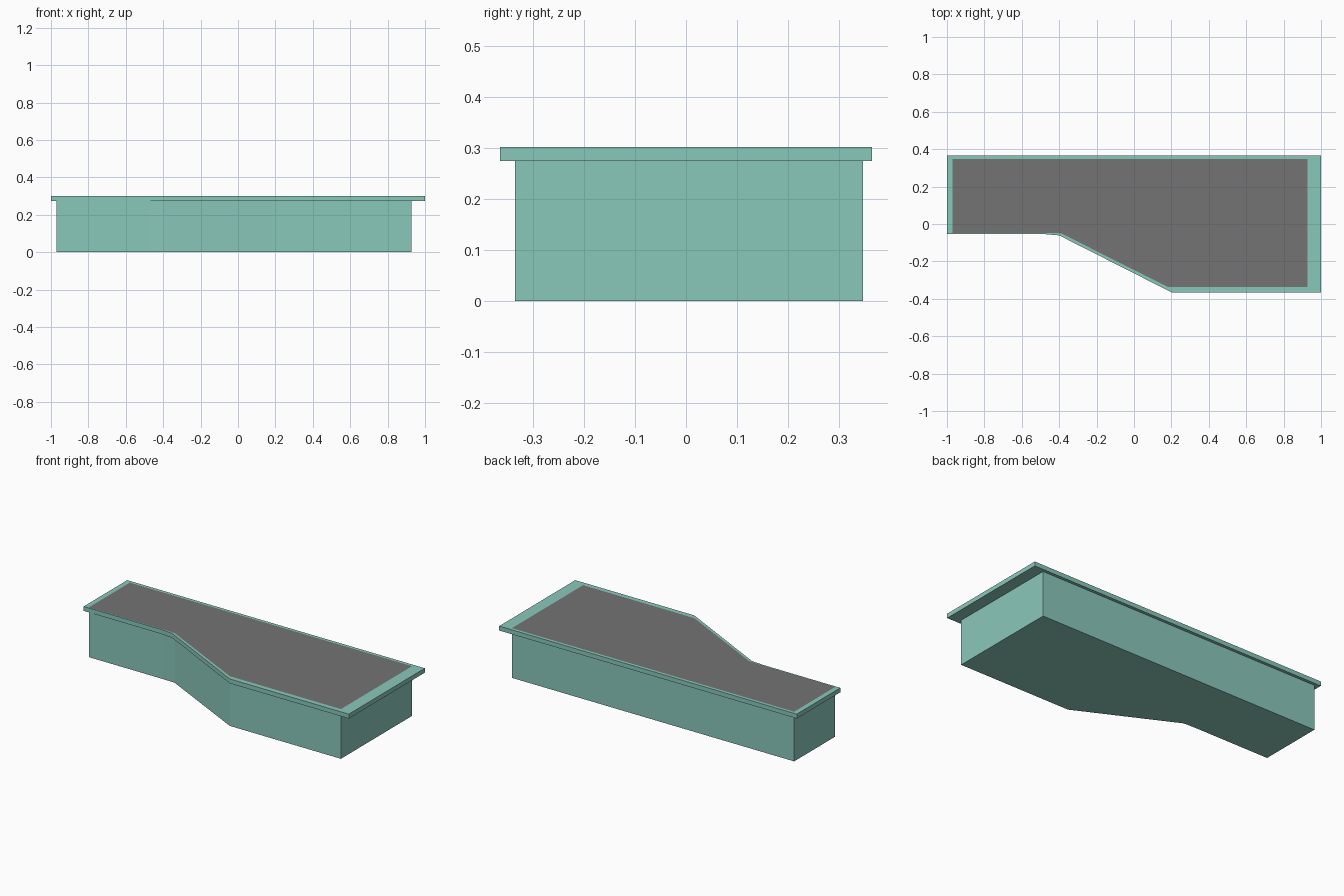
import bpy
import bmesh

cube = bpy.data.objects.get("Cube")
if cube:
    bpy.data.objects.remove(cube, do_unlink=True)


def material(name, color):
    mat = bpy.data.materials.new(name)
    mat.use_nodes = True
    mat.diffuse_color = color
    mat.node_tree.nodes["Principled BSDF"].inputs["Base Color"].default_value = color
    return mat


teal = material("pale_teal", (0.254, 0.578, 0.497, 1))
gray = material("dark_gray", (0.175, 0.175, 0.175, 1))

BODY_TOP, LID_TOP = 0.275, 0.302

# Matching outlines, counterclockwise from the narrow front corner
outer = [(-1, -0.053), (-0.48, -0.054), (-0.4, -0.061), (0.2, -0.365),
         (1, -0.365), (1, 0.365), (-1, 0.365)]
inner = [(-0.97, -0.047), (-0.47, -0.047), (-0.39, -0.05), (0.18, -0.336),
         (0.927, -0.336), (0.927, 0.347), (-0.97, 0.347)]


def ring(bm, outline, z):
    return [bm.verts.new((x, y, z)) for x, y in outline]


def bridge(bm, a, b):
    for i in range(len(a)):
        j = (i + 1) % len(a)
        bm.faces.new((a[i], a[j], b[j], b[i]))


def finish(bm, name, mats):
    mesh = bpy.data.meshes.new(name)
    bmesh.ops.recalc_face_normals(bm, faces=bm.faces[:])
    bm.to_mesh(mesh)
    bm.free()
    for mat in mats:
        mesh.materials.append(mat)
    obj = bpy.data.objects.new(name, mesh)
    bpy.context.collection.objects.link(obj)


# Cabinet body
bm = bmesh.new()
low, high = ring(bm, inner, 0), ring(bm, inner, BODY_TOP)
bridge(bm, low, high)
bm.faces.new(low[::-1])
bm.faces.new(high)
finish(bm, "counter_body", [teal])

# Overhanging slab with a dark inset panel flush with its rim
bm = bmesh.new()
low, high = ring(bm, outer, BODY_TOP), ring(bm, outer, LID_TOP)
panel = ring(bm, inner, LID_TOP)
bridge(bm, low, high)
bridge(bm, high, panel)
bm.faces.new(low[::-1])
bm.faces.new(panel).material_index = 1
finish(bm, "counter_top", [teal, gray])
